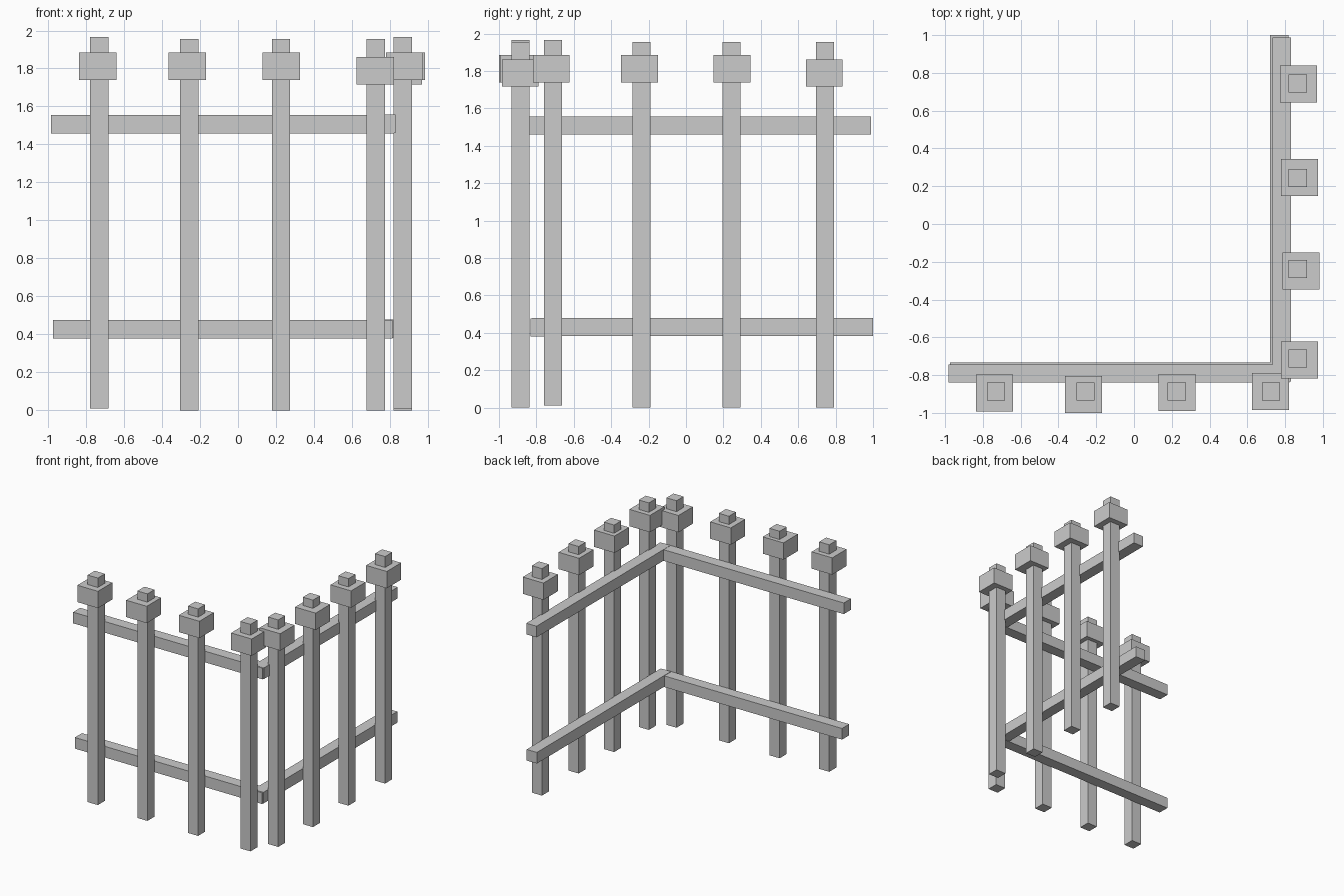
import bpy

if "Cube" in bpy.data.objects:
    bpy.data.objects.remove(bpy.data.objects["Cube"])


def box(name, lo, hi):
    """Axis-aligned box between two corners."""
    bpy.ops.mesh.primitive_cube_add(size=1, location=[(a + b) / 2 for a, b in zip(lo, hi)])
    ob = bpy.context.object
    ob.name = name
    ob.scale = [b - a for a, b in zip(lo, hi)]
    bpy.ops.object.transform_apply(location=False, rotation=False, scale=True)
    return ob


def pillar(name, x, y, half, z0, z1):
    return box(name, (x - half, y - half, z0), (x + half, y + half, z1))


# Slightly uneven pickets: post position, cap position, cap depth, foot, cap base
pickets = [
    (-0.730, -0.738, -0.894, 0.010, 1.739),
    (-0.257, -0.267, -0.902, 0.000, 1.739),
    (0.226, 0.228, -0.893, 0.000, 1.739),
    (0.725, 0.722, -0.887, 0.000, 1.716),
]

# Same row of pickets on the front and, turned a quarter, on the right side
for side in ("front", "right"):
    for i, (p, c, d, foot, cap_z) in enumerate(pickets, 1):
        post, cap = (p, -0.886), (c, d)
        if side == "right":
            post = (0.867, p + 0.018)
            cap = (-d - 0.017, c + 0.018)
        pillar(f"{side}_post_{i}", *post, 0.048, foot, foot + 1.955)
        pillar(f"{side}_post_cap_{i}", *cap, 0.098, cap_z, cap_z + 0.145)

# Rails running behind the posts and meeting at the corner
box("front_upper_rail", (-0.983, -0.840, 1.459), (0.822, -0.743, 1.555))
box("front_lower_rail", (-0.973, -0.831, 0.379), (0.812, -0.734, 0.475))
box("right_upper_rail", (0.733, -0.833, 1.461), (0.830, 0.988, 1.557))
box("right_lower_rail", (0.721, -0.823, 0.382), (0.818, 1.000, 0.478))
